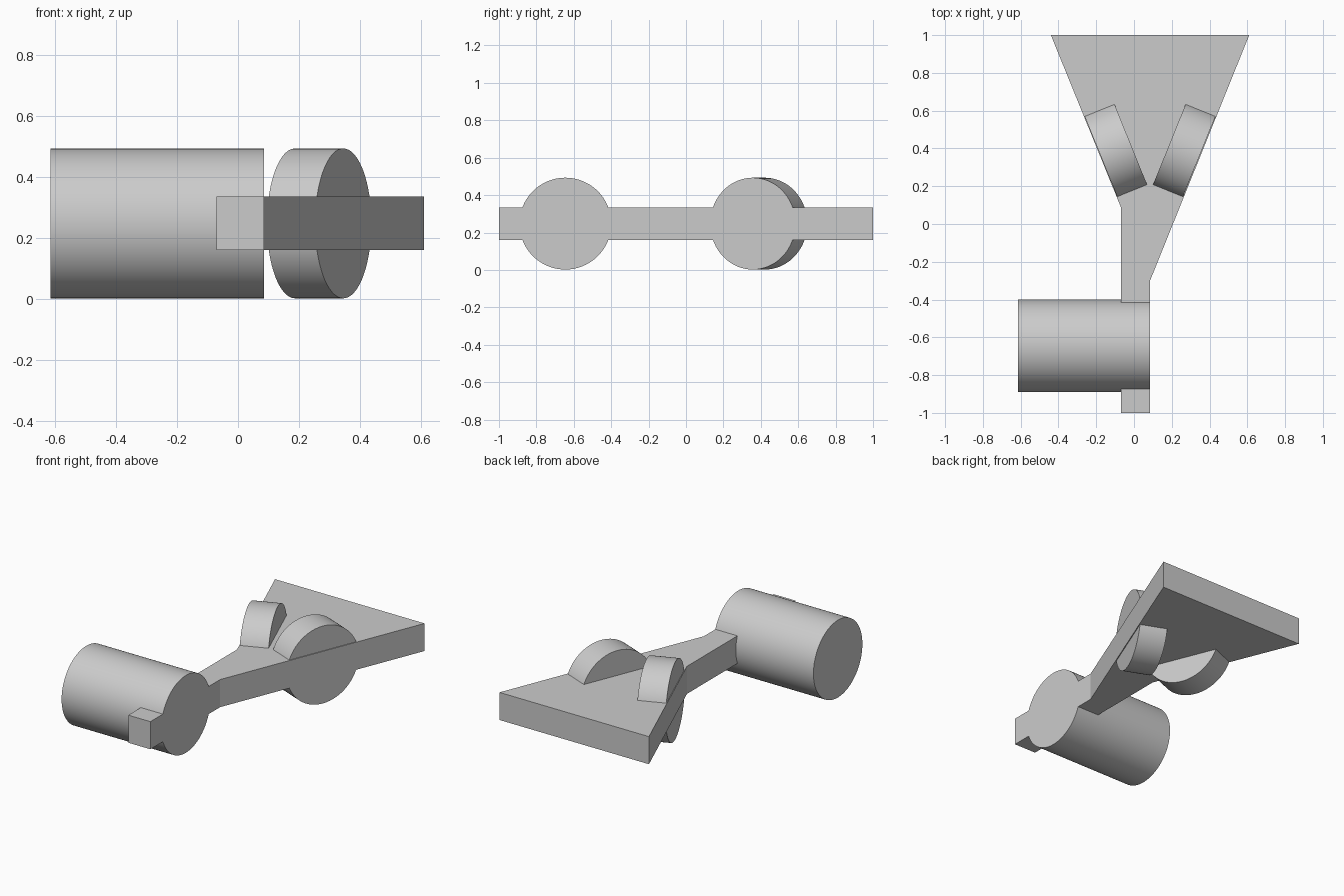
import bpy
import bmesh
import math
from mathutils import Vector

cube = bpy.data.objects.get("Cube")
if cube:
    bpy.data.objects.remove(cube, do_unlink=True)

# Single plain grey
GREY = (0.6, 0.6, 0.6, 1)
grey = bpy.data.materials.new("plain grey")
grey.use_nodes = True
grey.diffuse_color = GREY
grey.node_tree.nodes["Principled BSDF"].inputs["Base Color"].default_value = GREY

MID_Z = 0.2475      # shared centre height
RADIUS = 0.2455     # shared radius of drum and discs
HALF_THICK = 0.0875


def add_object(name, bm):
    bmesh.ops.recalc_face_normals(bm, faces=bm.faces)
    mesh = bpy.data.meshes.new(name)
    bm.to_mesh(mesh)
    bm.free()
    mesh.materials.append(grey)
    obj = bpy.data.objects.new(name, mesh)
    bpy.context.collection.objects.link(obj)
    return obj


def plate(name, outline):
    bm = bmesh.new()
    face = bm.faces.new([bm.verts.new((x, y, MID_Z - HALF_THICK)) for x, y in outline])
    top = bmesh.ops.extrude_face_region(bm, geom=[face])["geom"]
    bmesh.ops.translate(bm, vec=(0, 0, 2 * HALF_THICK),
                        verts=[v for v in top if isinstance(v, bmesh.types.BMVert)])
    return add_object(name, bm)


def cylinder(name, start, end):
    """Closed round cylinder between two points of the middle plane."""
    a, b = Vector((*start, MID_Z)), Vector((*end, MID_Z))
    bm = bmesh.new()
    bmesh.ops.create_cone(bm, cap_ends=True, segments=96, radius1=RADIUS,
                          radius2=RADIUS, depth=(b - a).length)
    obj = add_object(name, bm)
    obj.location = (a + b) / 2
    obj.rotation_euler = (b - a).to_track_quat("Z", "Y").to_euler()
    bpy.ops.object.select_all(action="DESELECT")
    obj.select_set(True)
    bpy.context.view_layer.objects.active = obj
    bpy.ops.object.shade_smooth_by_angle(angle=math.radians(30))
    return obj


# Flat handle that flares into a wide tail
plate("flared_body", [(-0.07, -1), (0.085, -1), (0.085, -0.3),
                      (0.61, 1), (-0.44, 1), (-0.07, 0.09)])

# Drum across the narrow end
cylinder("front_drum", (-0.615, -0.645), (0.085, -0.645))

# Two discs flush with the slanted sides, mirrored about the flare's axis
AXIS_X = 0.085
for name, side in (("left_disc", 1), ("right_disc", -1)):
    cylinder(name, (AXIS_X + side * 0.26, 0.357), (AXIS_X + side * 0.102, 0.421))
